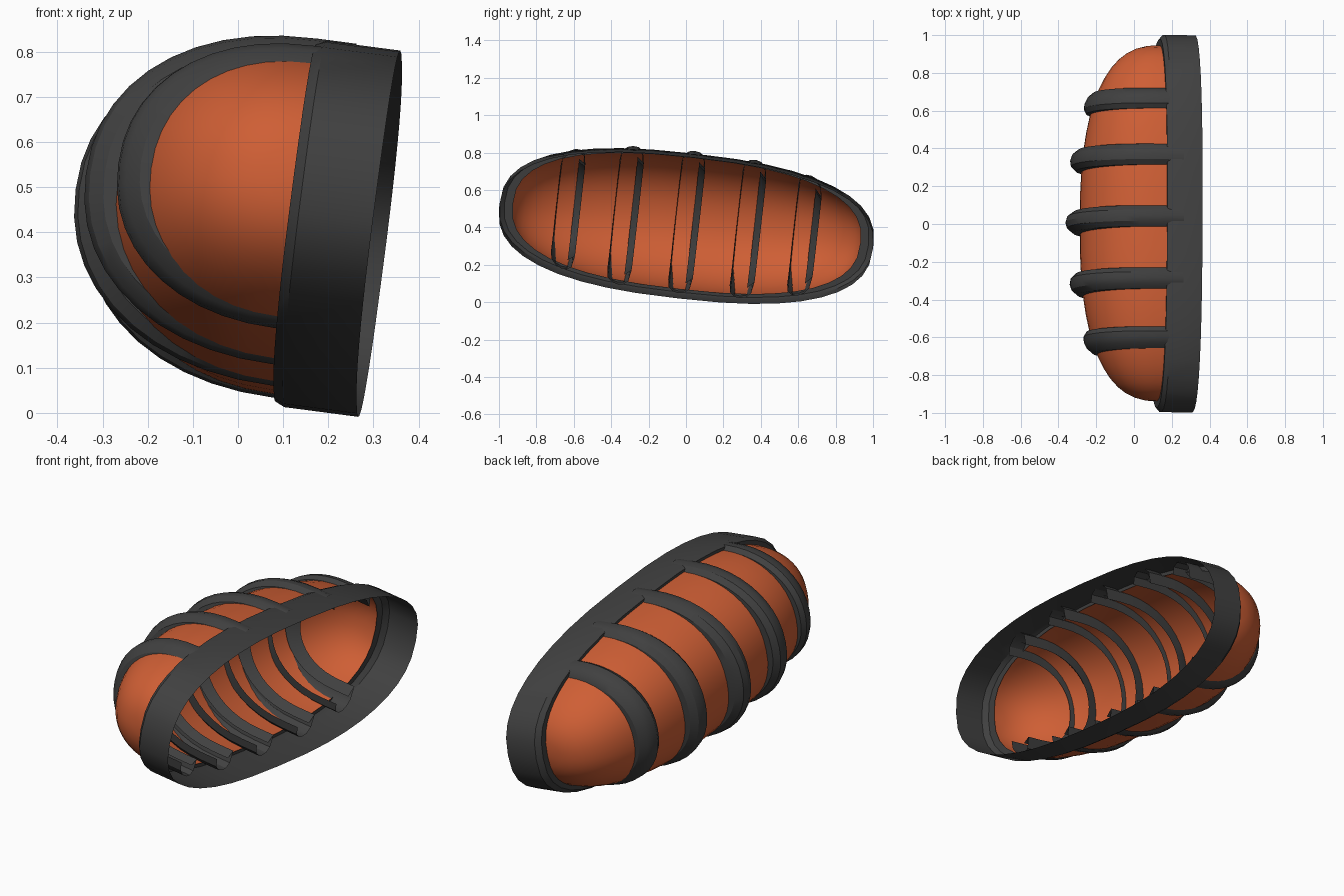
import bpy, bmesh
from math import sin, cos, pi, copysign
from mathutils import Vector, Matrix

cube = bpy.data.objects.get("Cube")
if cube:
    bpy.data.objects.remove(cube)

# Tilted frame: u along the length, v up, n out of the opening
N = Vector((0.991, -0.018, -0.13)).normalized()
U = Vector((0, 0.993, -0.112))
U = (U - N * U.dot(N)).normalized()
V = N.cross(U)
FRAME = Matrix((U, V, N)).transposed().to_4x4()
FRAME.translation = (0.313, 0, 0.397)

LONG, CROSS = 2.5, 2.15                      # squareness lengthways, crossways
RIM_A, RIM_B = 1.005, 0.382                  # rim half length, half height
A, B, DEPTH, BASE = 0.945, 0.36, 0.415, -0.187   # shell sizes


def squared(value, power):
    return copysign(abs(value) ** (2 / power), value)


def section_scale(u):
    return max(0, 1 - abs(u / A) ** LONG) ** (1 / LONG)


def material(name, colour):
    mat = bpy.data.materials.new(name)
    mat.use_nodes = True
    mat.diffuse_color = colour
    mat.node_tree.nodes["Principled BSDF"].inputs["Base Color"].default_value = colour
    return mat


def oval(a, b, n, count=40):
    angles = [2 * pi * i / count for i in range(count)]
    return [(a * squared(cos(t), LONG), b * squared(sin(t), LONG), n) for t in angles]


def loft(name, rows, mat, closed):
    """Skin a list of point rows, optionally closing each row into a ring."""
    bm = bmesh.new()
    grid = [[bm.verts.new(p) for p in row] for row in rows]
    size = len(rows[0])
    for r0, r1 in zip(grid, grid[1:]):
        for i in range(size if closed else size - 1):
            j = (i + 1) % size
            bm.faces.new((r0[i], r0[j], r1[j], r1[i]))
    bmesh.ops.remove_doubles(bm, verts=bm.verts, dist=0.0005)
    bmesh.ops.recalc_face_normals(bm, faces=bm.faces)
    bm.transform(FRAME)
    mesh = bpy.data.meshes.new(name)
    bm.to_mesh(mesh)
    bm.free()
    mesh.materials.append(mat)
    obj = bpy.data.objects.new(name, mesh)
    bpy.context.collection.objects.link(obj)
    bpy.ops.object.select_all(action="DESELECT")
    obj.select_set(True)
    bpy.context.view_layer.objects.active = obj
    bpy.ops.object.shade_smooth_by_angle(angle=pi / 6)


def section_point(u, angle, out_v=0, out_n=0):
    """Point on the dome at u, raised by out_v upward and out_n backward."""
    s = section_scale(u)
    v = (B * s + out_v) * squared(cos(angle), CROSS)
    n = BASE - (DEPTH * s + out_n) * squared(sin(angle), CROSS)
    return Vector((u, v, n))


orange = material("burnt_orange", (0.62, 0.113, 0.035, 1))
dark = material("charcoal", (0.051, 0.051, 0.051, 1))

# Hollow domed shell, built from half sections along its length
SPANS, ARC = 28, 22
rows = []
for k in range(SPANS + 1):
    u = -A * squared(cos(pi * k / SPANS), LONG)
    rows.append([section_point(u, pi * i / ARC) for i in range(ARC + 1)])
loft("shell", rows, orange, False)

# Thin rim band with a lip turned in to meet the shell
band = [(1, 0), (1, -0.165), (0.975, BASE), (0.93, BASE)]
loft("rim", [oval(RIM_A * s, RIM_B * s, n) for s, n in band], dark, True)

# Ribs: channel profile (sideways, outward) swept over the shell;
# they stand proud at the back and sink into the shell towards the rim
PROFILE = [(-0.064, -0.02), (-0.057, 0.03), (-0.03, 0.058), (0, 0.065),
           (0.03, 0.058), (0.055, 0.03), (0.066, -0.045), (0.03, -0.006)]
SINK, LIFT, RIB_END = 0.035, 0.01, -0.1


def rib_row(u, height, angle, n_shift=0):
    shift = Vector((0, LIFT, n_shift))
    return [section_point(u + side, angle, 0.8 * out - SINK,
                          1.2 * out * (height if out > 0 else 1)) + shift
            for side, out in PROFILE]


ribs = [("front_end", -0.64, 0.62), ("front", -0.33, 0.85), ("middle", 0, 1),
        ("back", 0.33, 0.85), ("back_end", 0.635, 0.62)]
for name, u, height in ribs:
    rows = [rib_row(u, height, 0, RIB_END - BASE)]
    rows += [rib_row(u, height, pi * k / ARC) for k in range(ARC + 1)]
    rows.append(rib_row(u, height, pi, RIB_END - BASE))
    loft(name + "_rib", rows, dark, False)
